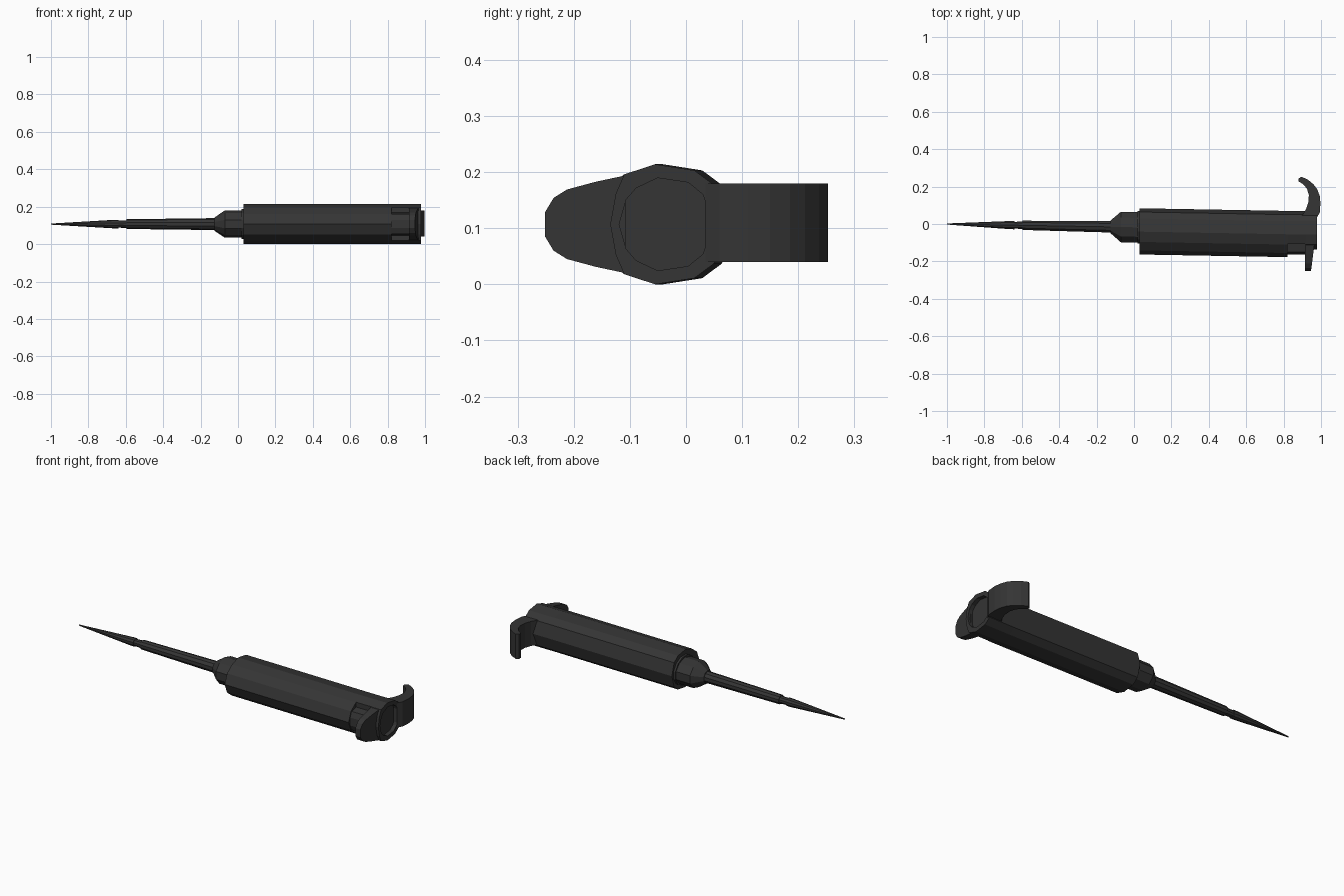
import bpy
import math

if "Cube" in bpy.data.objects:
    bpy.data.objects.remove(bpy.data.objects["Cube"])

ZC = 0.107  # height of the long axis

dark = bpy.data.materials.new("dark_plastic")
dark.diffuse_color = (0.035, 0.035, 0.035, 1)
dark.use_nodes = True
dark.node_tree.nodes["Principled BSDF"].inputs["Base Color"].default_value = dark.diffuse_color


def make(name, verts, faces):
    mesh = bpy.data.meshes.new(name)
    mesh.from_pydata(verts, [], faces)
    mesh.materials.append(dark)
    ob = bpy.data.objects.new(name, mesh)
    bpy.context.collection.objects.link(ob)
    bpy.context.view_layer.objects.active = ob
    bpy.ops.object.mode_set(mode='EDIT')
    bpy.ops.mesh.select_all(action='SELECT')
    bpy.ops.mesh.normals_make_consistent(inside=False)
    bpy.ops.object.mode_set(mode='OBJECT')
    return ob


def loft(name, rings):
    """Skin equal-length rings of 3D points and cap both ends."""
    n = len(rings[0])
    verts = [p for r in rings for p in r]
    faces = [(k * n + i, k * n + (i + 1) % n, (k + 1) * n + (i + 1) % n, (k + 1) * n + i)
             for k in range(len(rings) - 1) for i in range(n)]
    faces += [tuple(reversed(range(n))), tuple(range(len(verts) - n, len(verts)))]
    return make(name, verts, faces)


def lean(x):
    return -0.0175 * (x + 1)  # the axis drifts slightly toward -y


def turned(name, stations, sides):
    """Stations are (x, y radius, z radius) along the leaning axis."""
    return loft(name, [[(x, lean(x) + ry * math.cos(a), ZC + rz * math.sin(a))
                        for a in (2 * math.pi * (i + 0.5) / sides for i in range(sides))]
                       for x, ry, rz in stations])


def section(x, pts, dy=0):
    return [(x, y + dy, z) for y, z in pts]


def closed(upper):
    """Mirror an upper half outline (y, height over axis) below the axis."""
    low = [(y, -h) for y, h in reversed(upper) if h > 0]
    return [(y, ZC + h) for y, h in upper + low]


# Tip, shaft and collar
turned("tip", [(-1, .003, .003), (-.66, .023, .023), (-.64, .023, .023),
               (-.64, .019, .019), (-.585, .021, .021)], 10)
turned("shaft", [(-.595, .026, .026), (-.11, .032, .032)], 10)
turned("collar", [(-.125, .036, .036), (-.07, .086, .073), (.025, .086, .073)], 10)
turned("collar_ring", [(.018, .09, .083), (.04, .09, .083)], 12)

# Handle body: faceted tube, leaning slightly
right = [(.07, 0), (.05, .07), (.015, .096), (-.055, .107), (-.11, .089)]
full = closed(right + [(-.155, .055), (-.177, 0)])
loft("body", [section(.03, full, .014), section(.82, full)])

# Rear end of the body, open on the button side, with a recessed round cap
cut = closed(right + [(-.125, .055), (-.135, 0)])
n = len(cut)
hole = []
for y, z in cut:
    a = math.atan2(z - ZC, y + .035)
    hole.append((-.035 + .084 * math.cos(a), ZC + .084 * math.sin(a)))
flat = [(max(y, -.108), z) for y, z in cut]
loft("rear_body", [section(.815, flat), section(.92, flat), section(.92, cut),
                   section(.978, cut), section(.978, hole), section(.955, hole)])

# Button stem in the recess
stem = [(-.1, .045), (-.1, .17), (-.15, .16), (-.163, .13), (-.163, .085), (-.15, .055)]
loft("button_stem", [section(.81, stem), section(.93, stem)])

# Thumb button: tapered plate whose rear face slopes
plate = closed([(-.108, .087), (-.16, .076), (-.212, .062), (-.236, .047), (-.251, .022)])
rear = [(.965 + (y + .108) * .13, y, z) for y, z in plate]
loft("thumb_button", [section(.915, plate), rear])

# Finger hook: extruded curved profile
hook = [(.978, .035), (.993, .06), (.997, .11), (.993, .15), (.98, .185), (.96, .212),
        (.93, .237), (.895, .253), (.88, .243), (.88, .228), (.905, .212),
        (.925, .188), (.935, .155), (.932, .115), (.92, .08), (.905, .055), (.89, .035)]
loft("finger_hook", [[(x, y, z) for x, y in hook] for z in (.04, .18)])
